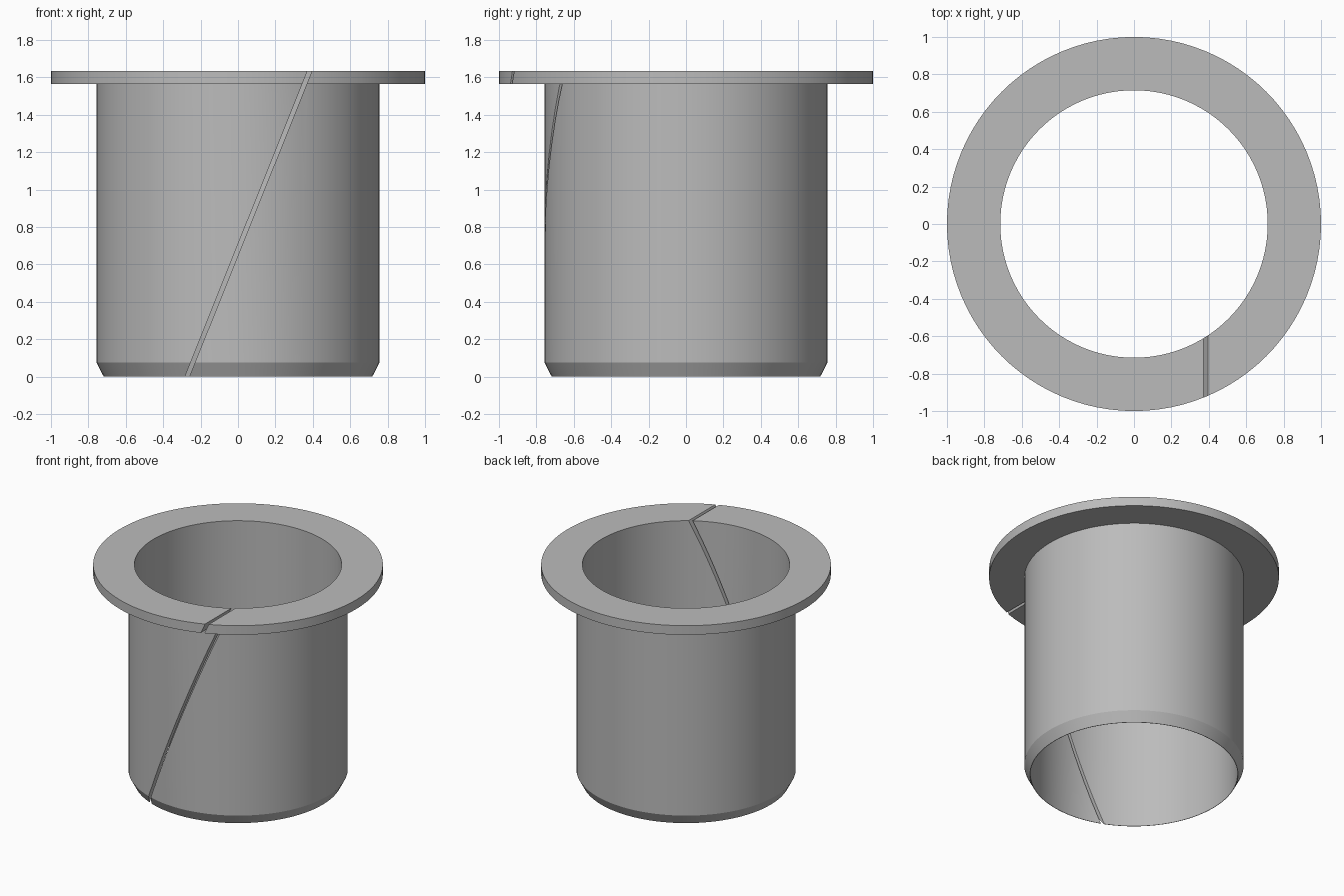
import bpy, bmesh, math
from mathutils import Matrix, Vector

cube = bpy.data.objects.get("Cube")
if cube:
    bpy.data.objects.remove(cube, do_unlink=True)

SEGMENTS = 96
HEIGHT = 1.635

# Single plain grey
grey = bpy.data.materials.new("plain grey")
grey.use_nodes = True
colour = (0.5, 0.5, 0.5, 1)
grey.diffuse_color = colour
grey.node_tree.nodes["Principled BSDF"].inputs["Base Color"].default_value = colour


def add_object(name, bm):
    bmesh.ops.recalc_face_normals(bm, faces=bm.faces)
    mesh = bpy.data.meshes.new(name)
    bm.to_mesh(mesh)
    bm.free()
    obj = bpy.data.objects.new(name, mesh)
    bpy.context.collection.objects.link(obj)
    mesh.materials.append(grey)
    return obj


# Flanged sleeve: closed (radius, height) profile turned around z
profile = [(0.715, 0), (0.718, 0), (0.757, 0.075), (0.757, 1.565),
           (1, 1.565), (1, HEIGHT), (0.715, HEIGHT)]
bm = bmesh.new()
rings = []
for i in range(SEGMENTS):
    a = math.tau * i / SEGMENTS
    rings.append([bm.verts.new((r * math.cos(a), r * math.sin(a), z)) for r, z in profile])
for i, ring in enumerate(rings):
    following = rings[(i + 1) % SEGMENTS]
    for j in range(len(profile)):
        k = (j + 1) % len(profile)
        bm.faces.new((ring[j], following[j], following[k], ring[k]))
sleeve = add_object("flanged_sleeve", bm)

# Slanted slit through the front wall and flange
low, high = Vector((-0.272, 0, 0)), Vector((0.384, 0, HEIGHT))
tilt = math.atan2(high.x - low.x, HEIGHT)
bm = bmesh.new()
bmesh.ops.create_cube(bm, size=1, matrix=Matrix.Translation((low + high) / 2 + Vector((0, -0.7, 0)))
                      @ Matrix.Rotation(tilt, 4, "Y") @ Matrix.Diagonal((0.022, 1.2, 2.2, 1)))
cutter = add_object("slit_cutter", bm)
cutter.hide_render = True

cut = sleeve.modifiers.new("slit", "BOOLEAN")
cut.operation = "DIFFERENCE"
cut.solver = "EXACT"
cut.object = cutter
bpy.ops.object.select_all(action="DESELECT")
bpy.context.view_layer.objects.active = sleeve
sleeve.select_set(True)
bpy.ops.object.modifier_apply(modifier=cut.name)
bpy.data.objects.remove(cutter, do_unlink=True)
bpy.ops.object.shade_smooth_by_angle(angle=math.radians(25))
